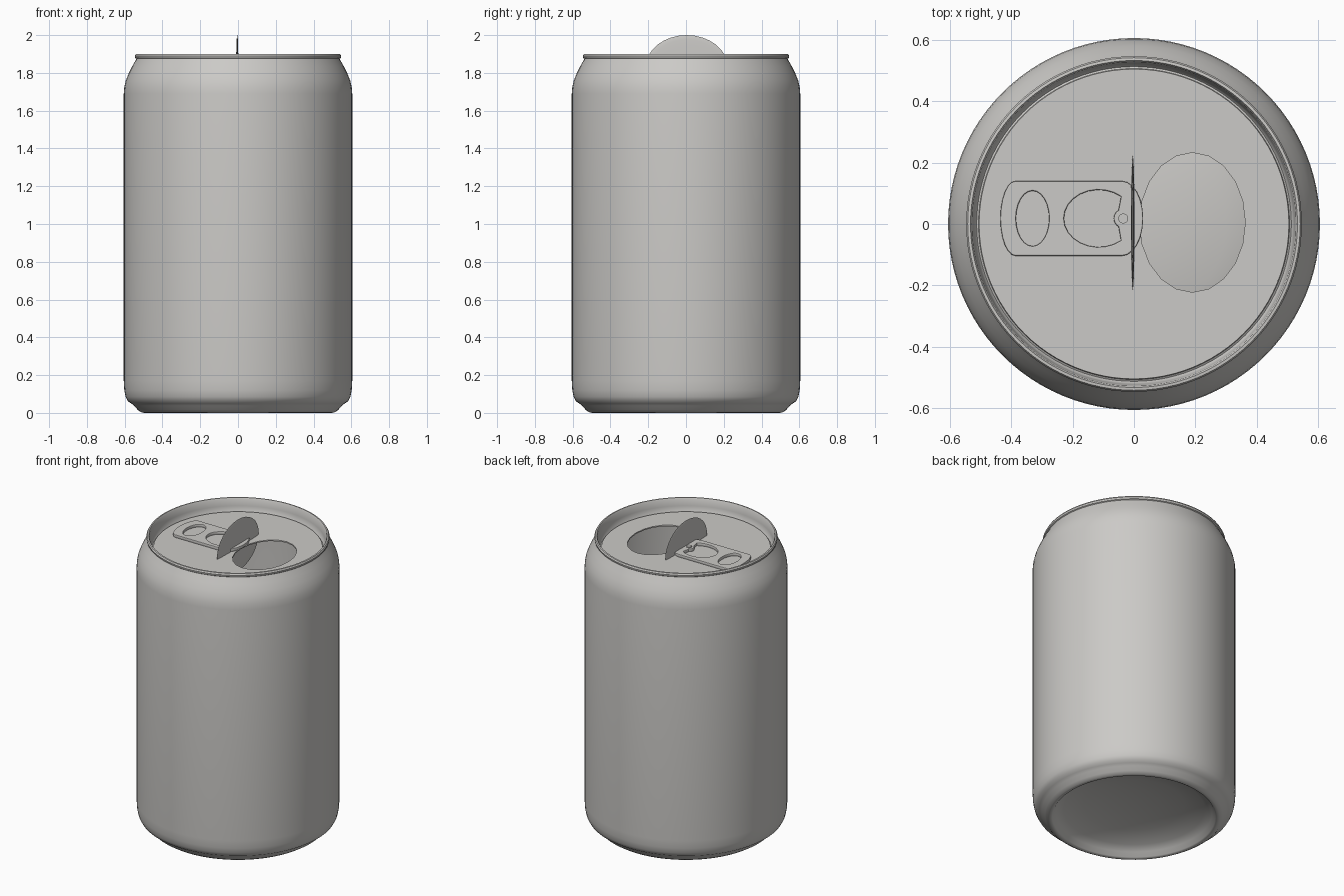
import bpy, bmesh, math
from mathutils import Matrix

if "Cube" in bpy.data.objects:
    bpy.data.objects.remove(bpy.data.objects["Cube"], do_unlink=True)

metal = bpy.data.materials.new("brushed_aluminium_grey")
metal.use_nodes = True
colour = (0.60, 0.59, 0.57, 1)
metal.diffuse_color = colour
metal.node_tree.nodes["Principled BSDF"].inputs["Base Color"].default_value = colour

LID_Z = 1.82
TAB_Y = 0.018


def finish(name, mesh, angle=35):
    obj = bpy.data.objects.new(name, mesh)
    bpy.context.collection.objects.link(obj)
    mesh.materials.clear()
    mesh.materials.append(metal)
    bpy.ops.object.select_all(action="DESELECT")
    obj.select_set(True)
    bpy.context.view_layer.objects.active = obj
    bpy.ops.object.shade_smooth_by_angle(angle=math.radians(angle))
    return obj


def lathe(name, profile, steps=96):
    """Spin a profile of (radius, height) points about the z axis."""
    bm = bmesh.new()
    verts = [bm.verts.new((r, 0, z)) for r, z in profile]
    edges = [bm.edges.new(pair) for pair in zip(verts, verts[1:])]
    bmesh.ops.spin(bm, geom=verts + edges, cent=(0, 0, 0), axis=(0, 0, 1),
                   angle=math.tau, steps=steps)
    bmesh.ops.remove_doubles(bm, verts=bm.verts, dist=0.0005)
    bmesh.ops.recalc_face_normals(bm, faces=bm.faces)
    mesh = bpy.data.meshes.new(name)
    bm.to_mesh(mesh)
    bm.free()
    return finish(name, mesh)


def arc(cx, cy, rx, ry, start=0, end=360, count=24):
    """Points on an ellipse; a full turn leaves out the repeated end point."""
    full = abs(end - start) == 360
    angles = [math.radians(start + (end - start) * i / (count if full else count - 1))
              for i in range(count)]
    return [(cx + rx * math.cos(a), cy + ry * math.sin(a)) for a in angles]


def plate(name, loops, bottom, top, bevel=0):
    """Flat plate from an outline followed by its holes."""
    curve = bpy.data.curves.new(name, "CURVE")
    curve.dimensions = "2D"
    curve.fill_mode = "BOTH"
    curve.extrude = (top - bottom) / 2 - bevel
    curve.bevel_depth = bevel
    curve.offset = -bevel
    curve.bevel_resolution = 1
    for points in loops:
        spline = curve.splines.new("POLY")
        spline.points.add(len(points) - 1)
        for p, (x, y) in zip(spline.points, points):
            p.co = (x, y, 0, 1)
        spline.use_cyclic_u = True
    helper = bpy.data.objects.new(name + "_outline", curve)
    bpy.context.collection.objects.link(helper)
    depsgraph = bpy.context.evaluated_depsgraph_get()
    mesh = bpy.data.meshes.new_from_object(helper.evaluated_get(depsgraph))
    bpy.data.objects.remove(helper, do_unlink=True)
    mesh.transform(Matrix.Translation((0, 0, (top + bottom) / 2)))
    return finish(name, mesh)


# Can wall with domed base, foot, shoulder, rolled rim and countersink
lathe("can_body", [
    (0, 0.11), (0.15, 0.105), (0.3, 0.085), (0.42, 0.055), (0.465, 0.03),
    (0.485, 0.005), (0.495, 0), (0.51, 0.002), (0.53, 0.015), (0.55, 0.038),
    (0.565, 0.05), (0.583, 0.062), (0.595, 0.085), (0.602, 0.12), (0.605, 0.17),
    (0.605, 1.69), (0.602, 1.725), (0.594, 1.76), (0.58, 1.795), (0.56, 1.835),
    (0.543, 1.865), (0.538, 1.875), (0.544, 1.879), (0.546, 1.89), (0.541, 1.899),
    (0.532, 1.9), (0.527, 1.892), (0.522, 1.85), (0.518, 1.815), (0.512, 1.808),
    (0.506, 1.812), (0.503, LID_Z)])

# Lid with the open mouth cut through
mouth = arc(0.19, 0.005, 0.172, 0.227, count=20)
plate("lid", [arc(0, 0, 0.504, 0.504, count=96), mouth], LID_Z - 0.008, LID_Z)

# Pull tab: rounded finger end, narrowed nose, two holes and a rivet notch
outline = (arc(-0.385, TAB_Y, 0.05, 0.122, 90, 270, 13)
           + arc(-0.04, TAB_Y, 0.07, 0.122, -90, 90, 13))
finger_hole = arc(-0.33, TAB_Y, 0.054, 0.09, count=24)
front_hole = (arc(-0.115, TAB_Y, 0.113, 0.093, 50, 310, 19)
              + arc(-0.035, TAB_Y, 0.031, 0.031, 240, 120, 9))
plate("pull_tab", [outline, finger_hole, front_hole], LID_Z, LID_Z + 0.02, 0.004)
plate("rivet", [arc(-0.035, TAB_Y, 0.016, 0.016)], LID_Z, LID_Z + 0.026)

# Torn mouth flap standing upright, thin and lens shaped
bm = bmesh.new()
bmesh.ops.create_uvsphere(bm, u_segments=32, v_segments=12, radius=1)
bm.transform(Matrix.Translation((-0.004, 0.004, 1.83))
             @ Matrix.Diagonal((0.006, 0.217, 0.17, 1))
             @ Matrix.Rotation(math.pi / 2, 4, "Y"))
flap_mesh = bpy.data.meshes.new("mouth_flap")
bm.to_mesh(flap_mesh)
bm.free()
finish("mouth_flap", flap_mesh)
